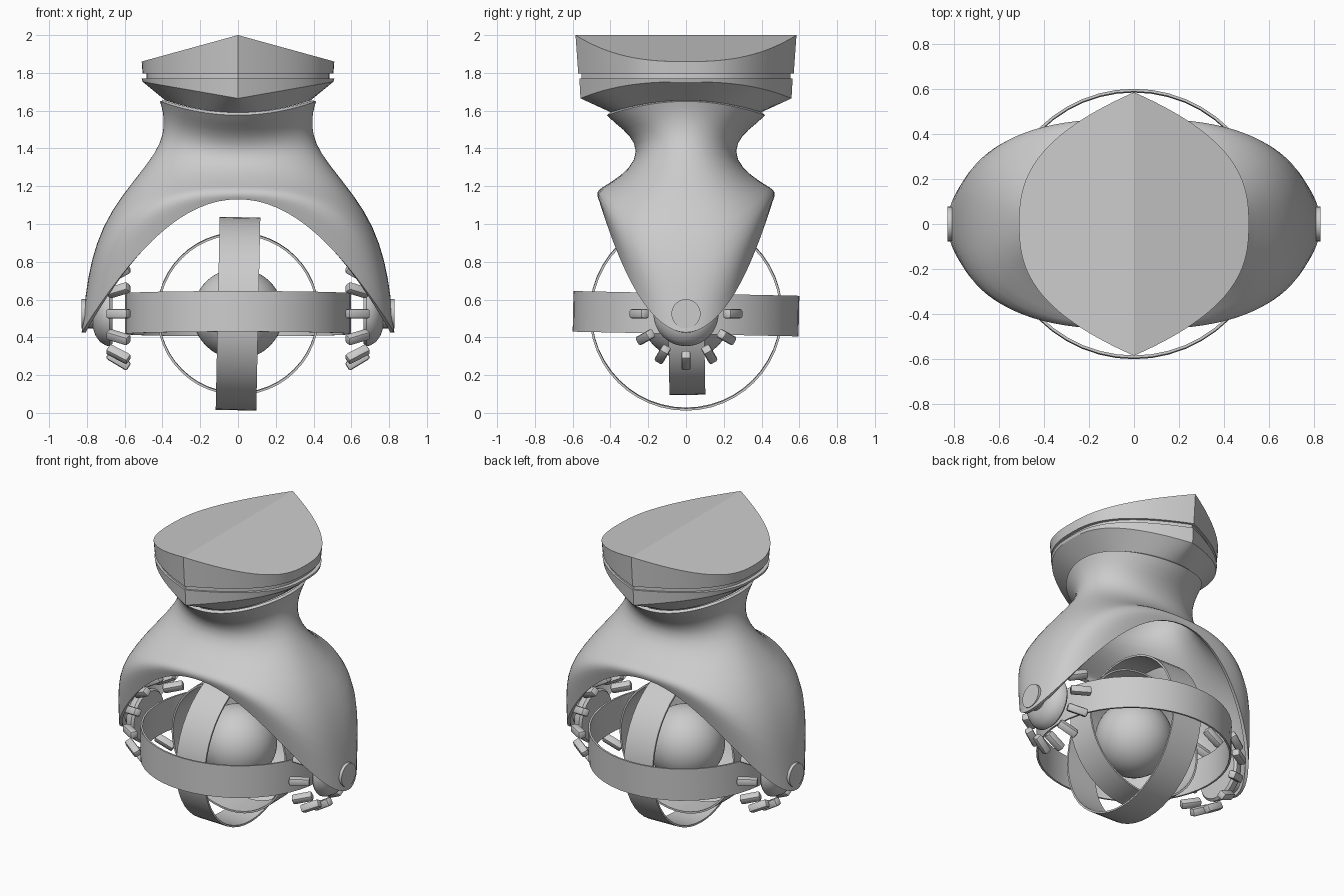
import bpy, bmesh, math
from mathutils import Matrix, Vector

if "Cube" in bpy.data.objects:
    bpy.data.objects.remove(bpy.data.objects["Cube"])

grey = bpy.data.materials.new("light_grey")
grey.diffuse_color = (0.6, 0.6, 0.6, 1)
grey.use_nodes = True
grey.node_tree.nodes["Principled BSDF"].inputs["Base Color"].default_value = grey.diffuse_color
CZ = 0.525  # height of the pivot axis


def finish(name, bm, angle=35, mods=()):
    """Turn a bmesh into an object, apply its modifiers and shade it."""
    bmesh.ops.recalc_face_normals(bm, faces=bm.faces)
    me = bpy.data.meshes.new(name)
    bm.to_mesh(me)
    bm.free()
    ob = bpy.data.objects.new(name, me)
    bpy.context.collection.objects.link(ob)
    me.materials.append(grey)
    bpy.ops.object.select_all(action='DESELECT')
    ob.select_set(True)
    bpy.context.view_layer.objects.active = ob
    for kind, settings in mods:
        m = ob.modifiers.new(kind.lower(), kind)
        for k, v in settings.items():
            setattr(m, k, v)
        bpy.ops.object.modifier_apply(modifier=m.name)
    bpy.ops.object.shade_smooth_by_angle(angle=math.radians(angle))
    return ob


def bridge(bm, loops, closed=False):
    """Skin a list of equal closed loops with quads."""
    rows = [[bm.verts.new(p) for p in lp] for lp in loops]
    n = len(rows[0])
    pairs = list(zip(rows, rows[1:])) + ([(rows[-1], rows[0])] if closed else [])
    for a, b in pairs:
        for i in range(n):
            j = (i + 1) % n
            bm.faces.new((a[i], a[j], b[j], b[i]))
    return rows


def power(v, p):
    return math.copysign(abs(v) ** p, v) if abs(v) > 1e-6 else 0.0


# Head: pointed-oval cap with a roof ridge, a groove and a chamfered underside
N = 96
angles = [2 * math.pi * i / N for i in range(N)]


def lens(sx, sy, z):
    pts = []
    for a in angles:
        s, c = math.sin(a), math.cos(a)
        x = 0.51 * (1 - abs(s) ** 2.6) * (1 if c > 0 else -1)
        pts.append((x * sx, 0.585 * s * sy, z(abs(x) / 0.51)))
    return pts


collar = [(0.385 * math.cos(a), 0.395 * math.sin(a),
           1.59 + 0.065 * math.cos(a) ** 2) for a in angles]
bm = bmesh.new()
rows = bridge(bm, [
    lens(1, 1, lambda u: 2 - 0.14 * u),
    lens(0.99, 0.975, lambda u: 1.797),
    lens(0.95, 0.945, lambda u: 1.797),
    lens(0.95, 0.945, lambda u: 1.77),
    lens(1, 0.965, lambda u: 1.77),
    lens(0.99, 0.955, lambda u: 1.665 + 0.088 * u),
    collar])
top, q = rows[0], N // 4
bm.faces.new(top[3 * q:] + top[:q + 1])
bm.faces.new(top[q:3 * q + 1])
bm.faces.new(rows[-1])
finish("head_cap", bm, 25)

# Body shell: (side x, side z, front y, front z, squareness) from neck to rim
profile = [
    (0.395, 1.655, 0.405, 1.59, 2.0), (0.378, 1.60, 0.36, 1.545, 2.0),
    (0.37, 1.52, 0.28, 1.485, 2.0), (0.39, 1.42, 0.23, 1.385, 2.1),
    (0.46, 1.31, 0.28, 1.28, 2.2), (0.60, 1.14, 0.385, 1.205, 2.4),
    (0.70, 0.98, 0.44, 1.175, 2.6), (0.76, 0.80, 0.452, 1.163, 2.6),
    (0.79, 0.62, 0.45, 1.153, 2.3), (0.81, 0.42, 0.445, 1.143, 2.0)]
bm = bmesh.new()
loops = []
for ax, az, by, bz, n in profile:
    loop = []
    for i in range(48):
        a = 2 * math.pi * i / 48
        c, s = math.cos(a), math.sin(a)
        loop.append((ax * power(c, 2 / n), by * power(s, 2 / n), az + (bz - az) * s * s))
    loops.append(loop)
bridge(bm, loops)
finish("body_shell", bm, 40, [("SUBSURF", {"levels": 1}),
                              ("SOLIDIFY", {"thickness": 0.02, "offset": -1})])


# Gimbal rings: thin bands around one centre
def ring(name, radius, width, rotation, thick=0.012):
    bm = bmesh.new()
    h = width / 2
    section = [(radius, -h), (radius, h), (radius - thick, h), (radius - thick, -h)]
    bridge(bm, [[(r * math.cos(a), r * math.sin(a), z) for a in angles[::2]]
                for r, z in section], closed=True)
    bm.transform(Matrix.Translation((0, 0, CZ)) @ rotation)
    finish(name, bm, 35)


def rot(deg, axis):
    return Matrix.Rotation(math.radians(deg), 4, axis)


ring("outer_ring", 0.598, 0.215, rot(-1.2, 'X'))
ring("middle_ring", 0.511, 0.215, rot(91.2, 'Y'))
ring("inner_ring", 0.43, 0.19, rot(91, 'X'))

# Core ball
bm = bmesh.new()
bmesh.ops.create_uvsphere(bm, u_segments=48, v_segments=24, radius=0.24)
bm.transform(Matrix.Translation((0, 0, CZ)))
finish("core_ball", bm)

# Pivots on both sides: outer pin, hub and a crown of twelve prongs
for side, label in ((1, "right"), (-1, "left")):
    def turned(name, stations):
        bm = bmesh.new()
        rows = bridge(bm, [[(side * x, r * math.cos(a), CZ + r * math.sin(a))
                            for a in angles[::2]] for x, r in stations])
        bm.faces.new(rows[0])
        bm.faces.new(rows[-1])
        finish(name, bm, 35)

    turned(label + "_pin", [(0.76, 0.077), (0.828, 0.077)])
    turned(label + "_hub", [(0.665, 0.16), (0.68, 0.172), (0.70, 0.168),
                            (0.73, 0.15), (0.755, 0.115), (0.77, 0.07)])
    bm = bmesh.new()
    slant = Matrix.Rotation(math.radians(31), 4, 'Y')
    for k in range(12):
        place = (Matrix.Translation((0, 0, CZ)) @ rot(30 * k, 'X')
                 @ Matrix.Translation((0.633, 0, 0.248)) @ slant
                 @ Matrix.Diagonal((0.13, 0.05, 0.05, 1)))
        bmesh.ops.create_cube(bm, size=1, matrix=place)
    if side < 0:
        bm.transform(Matrix.Scale(-1, 4, Vector((1, 0, 0))))
    finish(label + "_prongs", bm, 40, [("BEVEL", {"width": 0.012, "segments": 2})])
